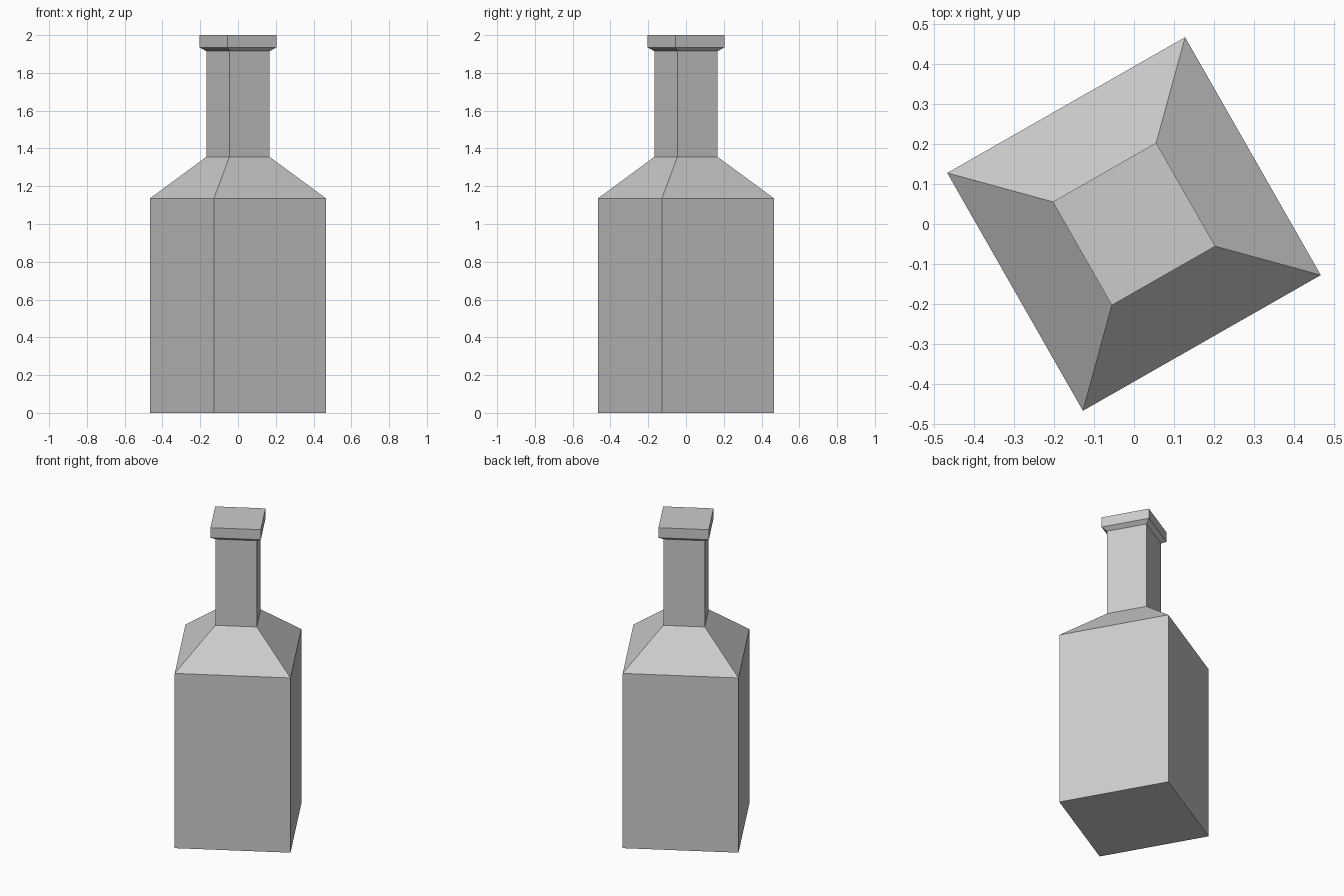
import bpy, bmesh, math

if "Cube" in bpy.data.objects:
    bpy.data.objects.remove(bpy.data.objects["Cube"])

TURN = math.radians(-15.3)  # direction of the first corner


def square_loft(name, profile):
    """Closed four-sided solid from (corner radius, height) pairs."""
    bm = bmesh.new()
    rings = []
    for r, z in profile:
        angles = [TURN + i * math.pi / 2 for i in range(4)]
        rings.append([bm.verts.new((r * math.cos(a), r * math.sin(a), z)) for a in angles])
    for low, high in zip(rings, rings[1:]):
        for i in range(4):
            j = (i + 1) % 4
            bm.faces.new((low[i], low[j], high[j], high[i]))
    bm.faces.new(rings[0][::-1])
    bm.faces.new(rings[-1])
    mesh = bpy.data.meshes.new(name)
    bm.to_mesh(mesh)
    bm.free()
    obj = bpy.data.objects.new(name, mesh)
    bpy.context.collection.objects.link(obj)
    return obj


# Square bottle: body, sloped shoulder, neck, flared lip
square_loft("bottle", [
    (0.484, 0.0),
    (0.484, 1.135),
    (0.174, 1.355),
    (0.174, 1.915),
    (0.2105, 1.935),
    (0.2105, 2.0),
])
